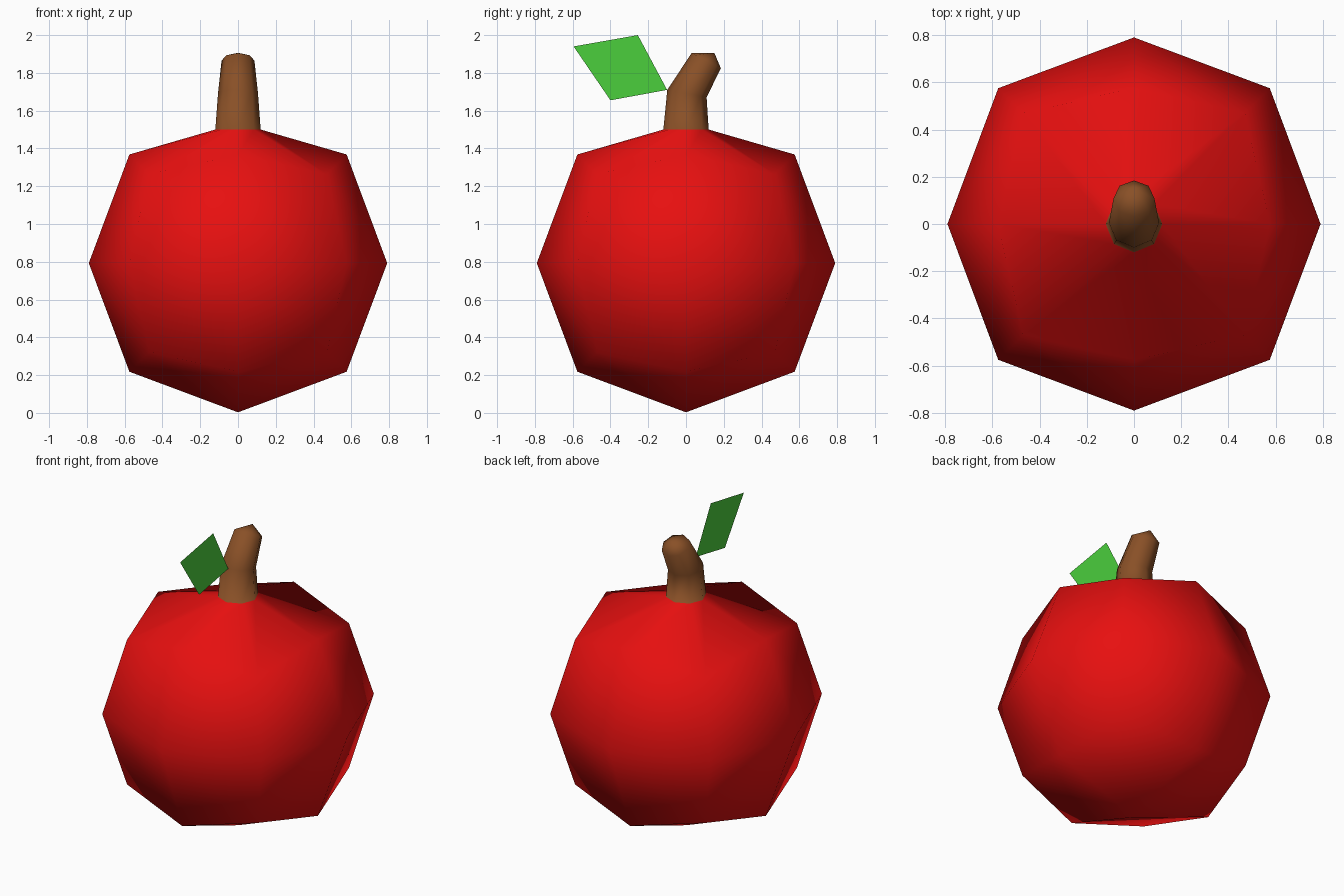
import bpy
import bmesh
import math
from mathutils import Vector, Matrix

cube = bpy.data.objects.get("Cube")
if cube:
    bpy.data.objects.remove(cube, do_unlink=True)


def material(name, colour):
    mat = bpy.data.materials.new(name)
    mat.use_nodes = True
    mat.diffuse_color = (*colour, 1)
    mat.node_tree.nodes["Principled BSDF"].inputs["Base Color"].default_value = (*colour, 1)
    return mat


def add_object(name, bm, mats, smooth):
    for face in bm.faces:
        face.smooth = smooth
    mesh = bpy.data.meshes.new(name)
    bm.to_mesh(mesh)
    bm.free()
    for mat in mats:
        mesh.materials.append(mat)
    obj = bpy.data.objects.new(name, mesh)
    bpy.context.collection.objects.link(obj)
    return obj


red = material("apple red", (0.8, 0.005, 0.005))
brown = material("stem brown", (0.25, 0.08, 0.02))
green = material("leaf green", (0.07, 0.62, 0.046))

# Fruit body: a once-divided cube rounded into a ball
CENTRE = 0.793
SIZE = {1: 0.79, 2: 0.575, 3: 0.47}   # coordinate size for face, edge and corner points
bm = bmesh.new()
bmesh.ops.create_cube(bm, size=2)
bmesh.ops.subdivide_edges(bm, edges=bm.edges[:], cuts=1, use_grid_fill=True)
for v in bm.verts:
    signs = Vector([round(c) for c in v.co])
    v.co = signs * SIZE[sum(1 for c in signs if c)] + Vector((0, 0, CENTRE))

# Open the crown so the stem can grow out of it
crown = max(bm.verts, key=lambda v: v.co.z)
bmesh.ops.delete(bm, geom=[crown], context='VERTS')
rim = [v for v in bm.verts if any(e.is_boundary for e in v.link_edges)]
rim.sort(key=lambda v: math.atan2(v.co.y, v.co.x) % (2 * math.pi - 0.001))
start = math.atan2(rim[0].co.y, rim[0].co.x)
sides = len(rim)


def stem_ring(y, z, radius, tilt):
    turn = Matrix.Rotation(tilt, 3, 'X')
    angles = [start + 2 * math.pi * i / sides for i in range(sides)]
    return [bm.verts.new(Vector((0, y, z)) + turn @ Vector(
        (radius * math.cos(a), radius * math.sin(a), 0))) for a in angles]


def bridge(lower, upper, index):
    for i in range(sides):
        j = (i + 1) % sides
        bm.faces.new((lower[i], lower[j], upper[j], upper[i])).material_index = index


# Shoulder and bent stem, sharing vertices so the shading flows through
base = stem_ring(0, 1.5, 0.12, 0)
middle = stem_ring(0.005, 1.69, 0.106, -0.19)
top = stem_ring(0.107, 1.865, 0.087, -0.48)
bridge(rim, base, 0)
bridge(base, middle, 1)
bridge(middle, top, 1)
tip = bm.verts.new((0, 0.15, 1.906))
for i in range(sides):
    bm.faces.new((top[i], top[(i + 1) % sides], tip)).material_index = 1
bmesh.ops.recalc_face_normals(bm, faces=bm.faces[:])
add_object("fruit_and_stem", bm, [red, brown], True)

# Leaf: a single flat four-sided blade
bm = bmesh.new()
outline = [(-0.10, 1.71), (-0.255, 2.0), (-0.595, 1.94), (-0.40, 1.655)]
bm.faces.new([bm.verts.new((0, y, z)) for y, z in outline])
add_object("leaf", bm, [green], False)
